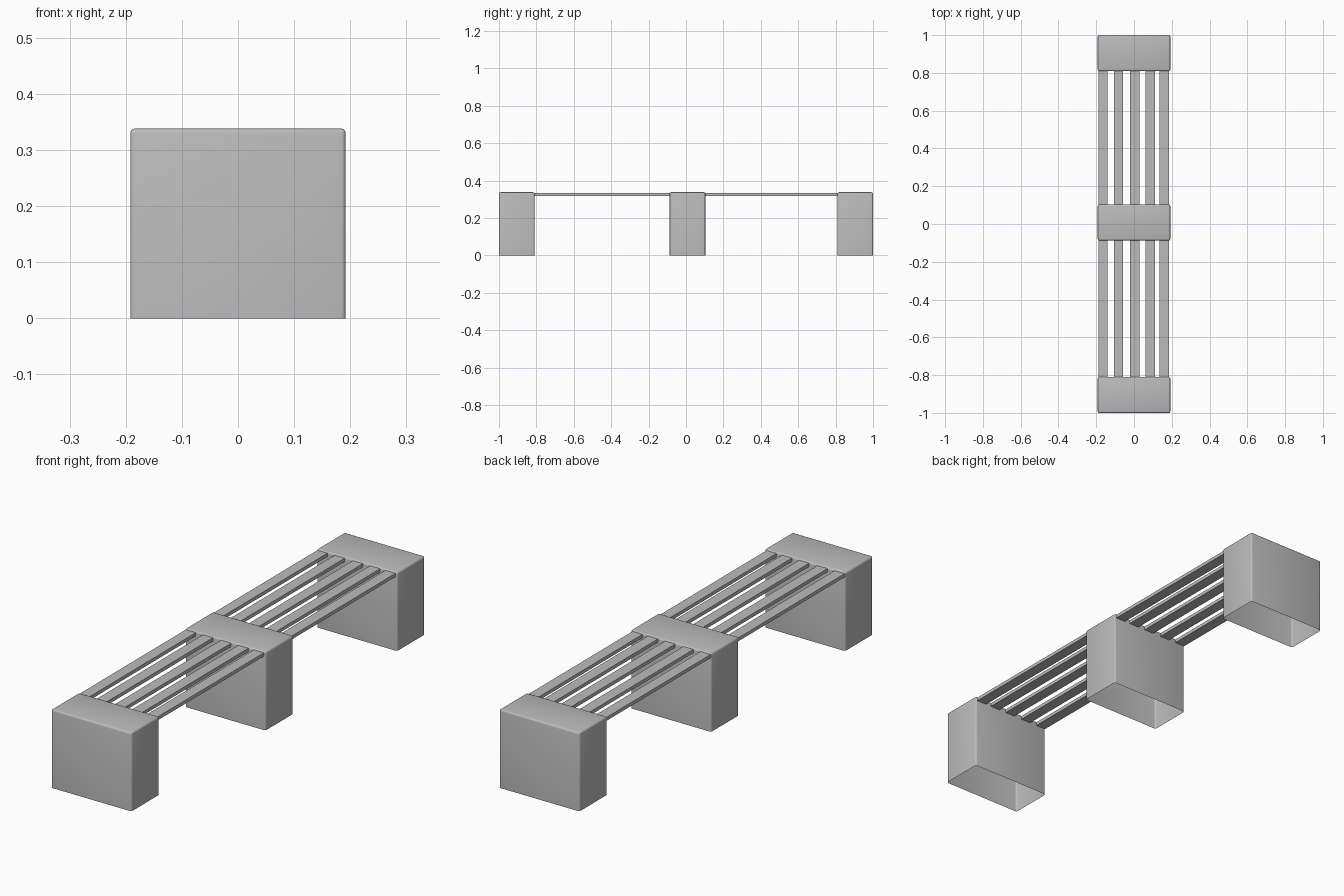
import bpy
import bmesh
from mathutils import Matrix, Vector

cube = bpy.data.objects.get("Cube")
if cube:
    bpy.data.objects.remove(cube, do_unlink=True)

HALF_WIDTH = 0.192
HEIGHT = 0.338
DEPTH = 0.19

concrete = bpy.data.materials.new("grey concrete")
concrete.use_nodes = True
grey = (0.5, 0.5, 0.5, 1)
concrete.diffuse_color = grey
concrete.node_tree.nodes["Principled BSDF"].inputs["Base Color"].default_value = grey


def box(name, low, high, open_bottom=False, bevel=0):
    """Axis-aligned box, optionally a bottomless shell with rounded edges."""
    low, high = Vector(low), Vector(high)
    bm = bmesh.new()
    bmesh.ops.create_cube(bm, size=1, matrix=Matrix.Translation((low + high) / 2)
                          @ Matrix.Diagonal((high - low).to_4d()))
    if open_bottom:
        floor = [f for f in bm.faces if f.normal.z < -0.5]
        bmesh.ops.delete(bm, geom=floor, context="FACES_ONLY")
    if bevel:
        edges = [e for e in bm.edges if not e.is_boundary]
        bmesh.ops.bevel(bm, geom=edges, offset=bevel, segments=3,
                        profile=0.5, affect="EDGES")
        for face in bm.faces:
            face.smooth = True
    mesh = bpy.data.meshes.new(name)
    bm.to_mesh(mesh)
    bm.free()
    mesh.materials.append(concrete)
    obj = bpy.data.objects.new(name, mesh)
    bpy.context.collection.objects.link(obj)
    return obj


# Hollow support blocks
supports = {"front_support": -0.905, "middle_support": 0.008, "back_support": 0.905}
for name, y in supports.items():
    box(name, (-HALF_WIDTH, y - DEPTH / 2, 0), (HALF_WIDTH, y + DEPTH / 2, HEIGHT),
        open_bottom=True, bevel=0.008)

# Seat slats spanning between neighbouring supports
centres = list(supports.values())
for span, start, end in zip(("front", "back"), centres, centres[1:]):
    for i, x in enumerate((-0.165, -0.083, 0.004, 0.086, 0.160)):
        box(f"{span}_slat_{i + 1}", (x - 0.024, start + DEPTH / 2 - 0.004, 0.318),
            (x + 0.024, end - DEPTH / 2 + 0.004, 0.333))
